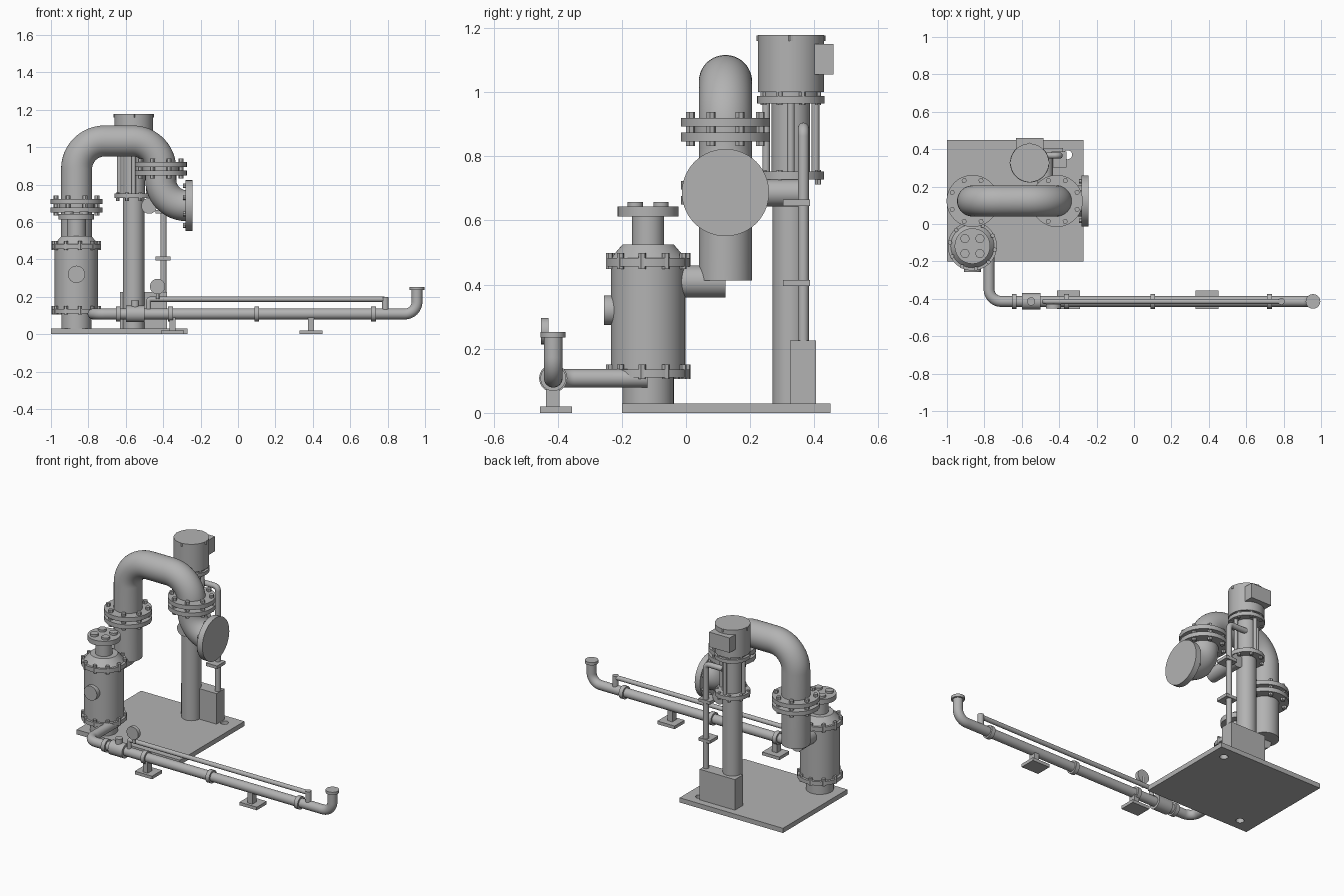
import bpy, bmesh, math
from mathutils import Vector

if "Cube" in bpy.data.objects:
    bpy.data.objects.remove(bpy.data.objects["Cube"])

steel = bpy.data.materials.new("plain grey")
steel.use_nodes = True
GREY = (0.45, 0.45, 0.45, 1)
steel.diffuse_color = GREY
steel.node_tree.nodes["Principled BSDF"].inputs["Base Color"].default_value = GREY


def finish(name, bm, smooth=True):
    bmesh.ops.recalc_face_normals(bm, faces=bm.faces)
    me = bpy.data.meshes.new(name)
    bm.to_mesh(me)
    bm.free()
    me.materials.append(steel)
    ob = bpy.data.objects.new(name, me)
    bpy.context.collection.objects.link(ob)
    if smooth:
        bpy.ops.object.select_all(action='DESELECT')
        ob.select_set(True)
        bpy.context.view_layer.objects.active = ob
        bpy.ops.object.shade_smooth_by_angle(angle=math.radians(35))
    return ob


def box(name, x, y, z):
    """Box from three (low, high) ranges."""
    bm = bmesh.new()
    bmesh.ops.create_cube(bm, size=1)
    for v in bm.verts:
        v.co = [r[0] + (c + 0.5) * (r[1] - r[0]) for c, r in zip(v.co, (x, y, z))]
    return finish(name, bm, False)


def sweep(bm, points, radii, seg=40):
    """Tube of rings through the points, capped at both ends."""
    points = [Vector(p) for p in points]
    rings = []
    for i, p in enumerate(points):
        a, b = points[max(i - 1, 0)], points[min(i + 1, len(points) - 1)]
        t = (b - a).normalized()
        u = t.orthogonal().normalized()
        if rings:
            u = (last - t * last.dot(t)).normalized()
        last, w = u, t.cross(u)
        rings.append([bm.verts.new(p + radii[i] * (u * math.cos(k * math.tau / seg)
                      + w * math.sin(k * math.tau / seg))) for k in range(seg)])
    for r, s in zip(rings, rings[1:]):
        for k in range(seg):
            bm.faces.new((r[k], r[k - 1], s[k - 1], s[k]))
    bm.faces.new(rings[0])
    bm.faces.new(rings[-1])


def pipe(name, corners, r, bend=0.0, seg=40):
    """Pipe along a path of corners, each rounded to the bend radius."""
    c = [Vector(p) for p in corners]
    pts = [c[0]]
    for a, b, d in zip(c, c[1:], c[2:]):
        u, w = (a - b).normalized(), (d - b).normalized()
        centre = b + (u + w) * bend
        for k in range(13):
            t = k / 12 * math.pi / 2
            pts.append(centre - w * bend * math.cos(t) - u * bend * math.sin(t))
    pts.append(c[-1])
    pts = [p for i, p in enumerate(pts) if i == 0 or (p - pts[i - 1]).length > 1e-5]
    bm = bmesh.new()
    sweep(bm, pts, [r] * len(pts), seg)
    return finish(name, bm)


def turned(name, x, y, profile):
    """Upright turned part from (radius, height) steps."""
    bm = bmesh.new()
    for (r0, z0), (r1, z1) in zip(profile, profile[1:]):
        if z1 > z0:
            sweep(bm, [(x, y, z0), (x, y, z1)], [r0, r1], 48)
    return finish(name, bm)


def bolts(name, centre, axis, ring, r, length, count=8):
    """Ring of six-sided bolts around an axis, centred on the given point."""
    axis, centre = Vector(axis), Vector(centre)
    u = axis.orthogonal().normalized()
    w = axis.cross(u)
    bm = bmesh.new()
    for k in range(count):
        a = (k + 0.5) * math.tau / count
        p = centre + ring * (u * math.cos(a) + w * math.sin(a))
        sweep(bm, [p - axis * length / 2, p + axis * length / 2], [r, r], 6)
    return finish(name, bm, False)


UP = (0, 0, 1)
# Base plate with drilled holes
plate = box("base_plate", (-1, -0.27), (-0.2, 0.45), (0, 0.03))
for i, (hx, hy) in enumerate([(-0.355, 0.37), (-0.89, -0.125)]):
    drill = pipe(f"hole_cutter_{i}", [(hx, hy, -0.1), (hx, hy, 0.1)], 0.024)
    drill.hide_render = True
    drill.hide_set(True)
    cut = plate.modifiers.new("hole", 'BOOLEAN')
    cut.operation, cut.object = 'DIFFERENCE', drill

# Filter tank
tx, ty = -0.864, -0.118
turned("tank_body", tx, ty, [(0.08, 0.03), (0.08, 0.11), (0.131, 0.11), (0.131, 0.135),
       (0.116, 0.135), (0.116, 0.456), (0.131, 0.456), (0.131, 0.483), (0.116, 0.483),
       (0.08, 0.525), (0.05, 0.525), (0.05, 0.612), (0.095, 0.612), (0.095, 0.643)])
bolts("tank_lower_bolts", (tx, ty, 0.128), UP, 0.122, 0.012, 0.045, 10)
bolts("tank_upper_bolts", (tx, ty, 0.474), UP, 0.122, 0.012, 0.05, 10)
for i, (sx, sy) in enumerate([(1, 1), (1, -1), (-1, 1), (-1, -1)]):
    px, py = tx + sx * 0.04, ty + sy * 0.04
    pipe(f"tank_cap_pad_{i}", [(px, py, 0.64), (px, py, 0.657)], 0.024, seg=24)
pipe("tank_front_port", [(tx, ty, 0.32), (tx, -0.256, 0.32)], 0.046)
pipe("tank_outlet", [(tx, ty, 0.41), (tx, 0.123, 0.41)], 0.05)

# Large arched pipe and its flanges
py, left, right = 0.123, -0.863, -0.413
pipe("arch_pipe", [(left, py, 0.413), (left, py, 1.033), (right, py, 1.033), (right, py, 0.85)],
     0.083, 0.15, 56)
pipe("discharge_elbow", [(right, py, 0.86), (right, py, 0.687), (-0.265, py, 0.687)], 0.083, 0.138, 56)
for side, x, z in (("left", left, 0.65), ("right", right, 0.847)):
    turned(f"{side}_flange_pair", x, py, [(0.139, z), (0.139, z + 0.027), (0.095, z + 0.027),
           (0.095, z + 0.046), (0.139, z + 0.046), (0.139, z + 0.073)])
    bolts(f"{side}_flange_bolts", (x, py, z + 0.038), UP, 0.118, 0.014, 0.107)
pipe("discharge_disc", [(-0.28, py, 0.687), (-0.243, py, 0.687)], 0.136, seg=56)
bolts("discharge_disc_bolts", (-0.283, py, 0.687), (1, 0, 0), 0.115, 0.013, 0.02)

# Pump column, lantern and motor
mx, my = -0.558, 0.327
turned("pump_column", mx, my, [(0.057, 0.03), (0.057, 0.727), (0.103, 0.727), (0.103, 0.752),
       (0.06, 0.752), (0.06, 0.965), (0.105, 0.965), (0.105, 0.988)])
turned("motor", mx, my, [(0.09, 0.988), (0.09, 1.0), (0.103, 1.0), (0.103, 1.178)])
for k in range(4):
    a = k * math.pi / 2
    x, y = mx + 0.077 * math.cos(a), my + 0.077 * math.sin(a)
    pipe(f"lantern_rod_{k}", [(x, y, 0.75), (x, y, 0.967)], 0.012, seg=16)
for z in (0.735, 0.983):
    bolts("column_flange_bolts", (mx, my, z), UP, 0.092, 0.01, 0.045)
bolts("motor_top_bolts", (mx, my, 1.168), UP, 0.099, 0.009, 0.018, 4)
box("motor_terminal_box", (-0.63, -0.485), (0.4, 0.46), (1.055, 1.15))
pipe("pump_outlet", [(-0.475, py, 0.686), (-0.475, 0.35, 0.686)], 0.042)

# Control box and riser tube
box("control_box", (-0.63, -0.38), (0.325, 0.406), (0.03, 0.225))
pipe("riser_tube", [(-0.398, 0.366, 0.2), (-0.398, 0.366, 0.888), (-0.52, 0.366, 0.888)],
     0.017, 0.025, 24)
for i, z in enumerate((0.395, 0.645)):
    box(f"riser_clamp_{i}", (-0.44, -0.36), (0.303, 0.387), (z, z + 0.02))

# Long delivery pipe with collars and cap
ly, lz = -0.414, 0.108
pipe("delivery_pipe", [(-0.775, -0.12, lz), (-0.775, ly, lz), (0.957, ly, lz), (0.957, ly, 0.245)],
     0.029, 0.065, 32)
pipe("delivery_cap", [(0.957, ly, 0.235), (0.957, ly, 0.253)], 0.039, seg=32)
for i, x in enumerate((-0.64, -0.36, 0.1, 0.725)):
    pipe(f"pipe_collar_{i}", [(x - 0.013, ly, lz), (x + 0.013, ly, lz)], 0.04, seg=32)

# Valve on the delivery pipe
pipe("valve_body", [(-0.6, ly, lz), (-0.5, ly, lz)], 0.044, seg=32)
pipe("valve_stem", [(-0.55, ly, lz), (-0.55, ly, 0.18)], 0.022, seg=24)

# Slim bypass line and gauge
pipe("bypass_line", [(-0.478, ly, lz), (-0.478, ly, 0.187), (0.788, ly, 0.187), (0.788, ly, lz)],
     0.014, 0.012, 20)
pipe("bypass_fitting", [(0.788, ly, 0.13), (0.788, ly, 0.2)], 0.018, seg=20)
pipe("gauge_stem", [(-0.43, ly - 0.02, 0.187), (-0.43, ly - 0.02, 0.25)], 0.009, seg=16)
pipe("gauge_dial", [(-0.43, -0.452, 0.255), (-0.43, -0.428, 0.255)], 0.041, seg=32)

# Pipe supports
for i, x in enumerate((-0.35, 0.39)):
    box(f"support_foot_{i}", (x - 0.061, x + 0.061), (-0.455, -0.355), (0, 0.02))
    box(f"support_post_{i}", (x - 0.017, x + 0.017), (-0.436, -0.394), (0.02, 0.1))
